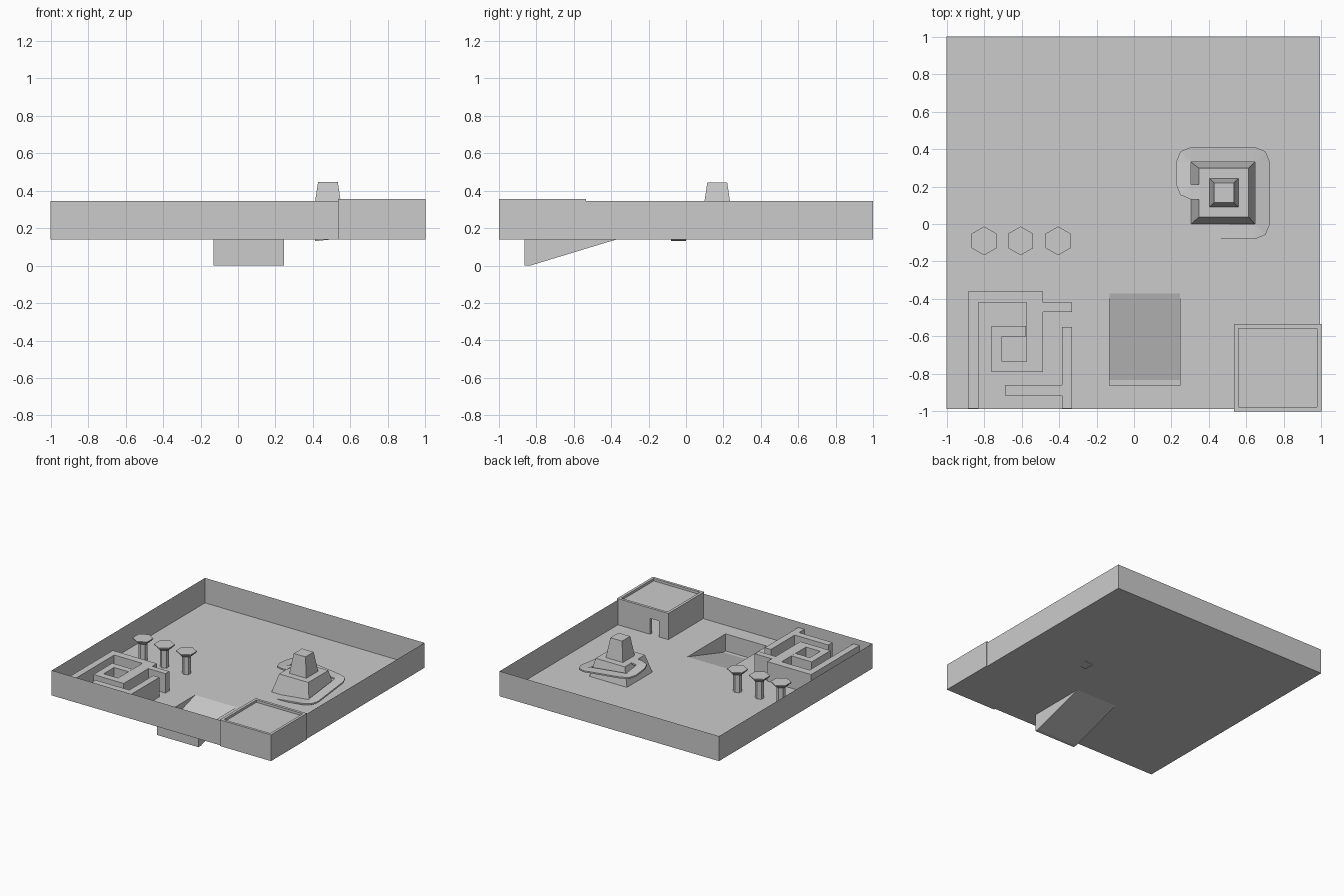
import bpy, bmesh, math
from mathutils import Vector

if "Cube" in bpy.data.objects:
    bpy.data.objects.remove(bpy.data.objects["Cube"])

grey = bpy.data.materials.new("plain grey")
grey.diffuse_color = (0.6, 0.6, 0.6, 1)
grey.use_nodes = True
grey.node_tree.nodes["Principled BSDF"].inputs["Base Color"].default_value = grey.diffuse_color

F = 0.14      # floor level
W = 0.345     # top of the boundary wall
P = 0.285     # top of the plinth


def finish(name, bm, solid=True):
    if solid:
        bmesh.ops.recalc_face_normals(bm, faces=bm.faces[:])
    me = bpy.data.meshes.new(name)
    bm.to_mesh(me)
    bm.free()
    ob = bpy.data.objects.new(name, me)
    bpy.context.collection.objects.link(ob)
    me.materials.append(grey)
    return ob


def sheet(name, quads):
    """Thin surface made of separate polygons welded together."""
    bm = bmesh.new()
    for q in quads:
        bm.faces.new([bm.verts.new(p) for p in q])
    bmesh.ops.remove_doubles(bm, verts=bm.verts[:], dist=1e-4)
    return finish(name, bm, False)


def loft(name, rings):
    """Closed solid through a list of rings with equal point counts."""
    bm = bmesh.new()
    vs = [[bm.verts.new(p) for p in r] for r in rings]
    n = len(rings[0])
    for a, b in zip(vs, vs[1:]):
        for i in range(n):
            j = (i + 1) % n
            bm.faces.new((a[i], a[j], b[j], b[i]))
    bm.faces.new(vs[0][::-1])
    bm.faces.new(vs[-1])
    return finish(name, bm)


def prism(name, poly, z0, z1):
    return loft(name, [[(x, y, z) for x, y in poly] for z in (z0, z1)])


def rect(x0, x1, y0, y1, z):
    return [(x0, y0, z), (x1, y0, z), (x1, y1, z), (x0, y1, z)]


def box(name, x0, x1, y0, y1, z0, z1):
    return loft(name, [rect(x0, x1, y0, y1, z) for z in (z0, z1)])


# floor with a rectangular hole for the sunken ramp
X0, X1, Y0, Y1 = -1, 0.993, -0.988, 1
px0, px1, py0, py1, pym = -0.13, 0.245, -0.863, -0.37, -0.832
sheet("floor", [rect(X0, px0, Y0, Y1, F), rect(px1, X1, Y0, Y1, F),
                rect(px0, px1, Y0, py0, F), rect(px0, px1, py1, Y1, F)])

# boundary walls, thin sheets
c = [(X0, Y0), (X1, Y0), (X1, Y1), (X0, Y1)]
sheet("boundary_wall", [[(*c[i], F), (*c[(i + 1) % 4], F), (*c[(i + 1) % 4], W), (*c[i], W)]
                        for i in range(4)])

# sunken ramp
sheet("sunken_ramp", [
    [(px0, pym, 0), (px1, pym, 0), (px1, py1, F), (px0, py1, F)],
    rect(px0, px1, py0, pym, 0),
    [(px1, py0, 0), (px0, py0, 0), (px0, py0, F), (px1, py0, F)],
    [(px0, py0, 0), (px0, pym, 0), (px0, py1, F), (px0, py0, F)],
    [(px1, pym, 0), (px1, py0, 0), (px1, py0, F), (px1, py1, F)]])

# corner house: three plain walls, a wall with a doorway, sunken roof
a, b, t, top = 0.535, 1.0, 0.022, 0.355
box("house_left_wall", a, a + t, -b, -a - t, F, top)
box("house_right_wall", b - t, b, -b, -a - t, F, top)
box("house_front_wall", a + t, b - t, -b, -b + t, F, top)
door = [(a, F), (0.62, F), (0.62, 0.27), (0.7, 0.27), (0.7, F), (b, F), (b, top), (a, top)]
loft("house_door_wall", [[(x, y, z) for x, z in door] for y in (-a - t, -a)])
box("house_roof", a + t, b - t, -b + t, -a - t, 0.318, 0.335)

# maze walls: a spiral and a short branch
prism("maze_spiral", [
    (-.885, -.985), (-.885, -.36), (-.485, -.36), (-.485, -.42), (-.33, -.42), (-.33, -.47),
    (-.485, -.47), (-.485, -.79), (-.76, -.79), (-.76, -.545), (-.5755, -.545), (-.5755, -.6),
    (-.705, -.6), (-.705, -.735), (-.575, -.735), (-.575, -.42), (-.83, -.42), (-.83, -.985)],
    F, 0.3)
prism("maze_branch", [
    (-.385, -.985), (-.33, -.985), (-.33, -.55), (-.385, -.55), (-.385, -.86),
    (-.69, -.86), (-.69, -.915), (-.385, -.915)], F, 0.3)


# hexagonal pillars with flared caps
def hexagon(x, y, r, z):
    return [(x + r * math.sin(k * math.pi / 3), y + r * math.cos(k * math.pi / 3), z)
            for k in range(6)]


for i, x in enumerate((-0.8, -0.605, -0.405)):
    loft(f"pillar_{i + 1}", [hexagon(x, -0.09, r, z) for r, z in
                             ((0.035, F), (0.035, 0.29), (0.05, 0.29), (0.077, 0.315), (0.077, 0.322))])

# stepped tower
loft("tower_plinth", [rect(.305, .645, 0, .33, F), rect(.347, .612, .038, .298, P)])
loft("tower_top", [rect(.403, .557, .09, .244, P), rect(.427, .533, .114, .22, 0.445)])

# path winding up round the plinth: pivot corners with outer arc angles
R = 0.081
steps = [((0.41, 0), -90)]
for pivot, start in (((.645, 0), -90), ((.645, .33), 0), ((.305, .33), 90), ((.305, .212), 180)):
    steps += [(pivot, start + d) for d in (0, 45, 90)]
steps.append(((.352, .212), 270))
pairs = []
for (x, y), ang in steps:
    d = Vector((math.cos(math.radians(ang)), math.sin(math.radians(ang))))
    inner = Vector((x, y))
    pairs.append((inner, inner + d * R))
dist = [0]
for p, q in zip(pairs, pairs[1:]):
    dist.append(dist[-1] + ((q[0] + q[1]) / 2 - (p[0] + p[1]) / 2).length)
rings = []
for (i, o), s in zip(pairs, dist):
    z = F + 0.002 + (P - F) * s / dist[-1]
    rings.append([(*i, z), (*o, z), (*o, z - 0.012), (*i, z - 0.012)])
loft("winding_path", rings)
